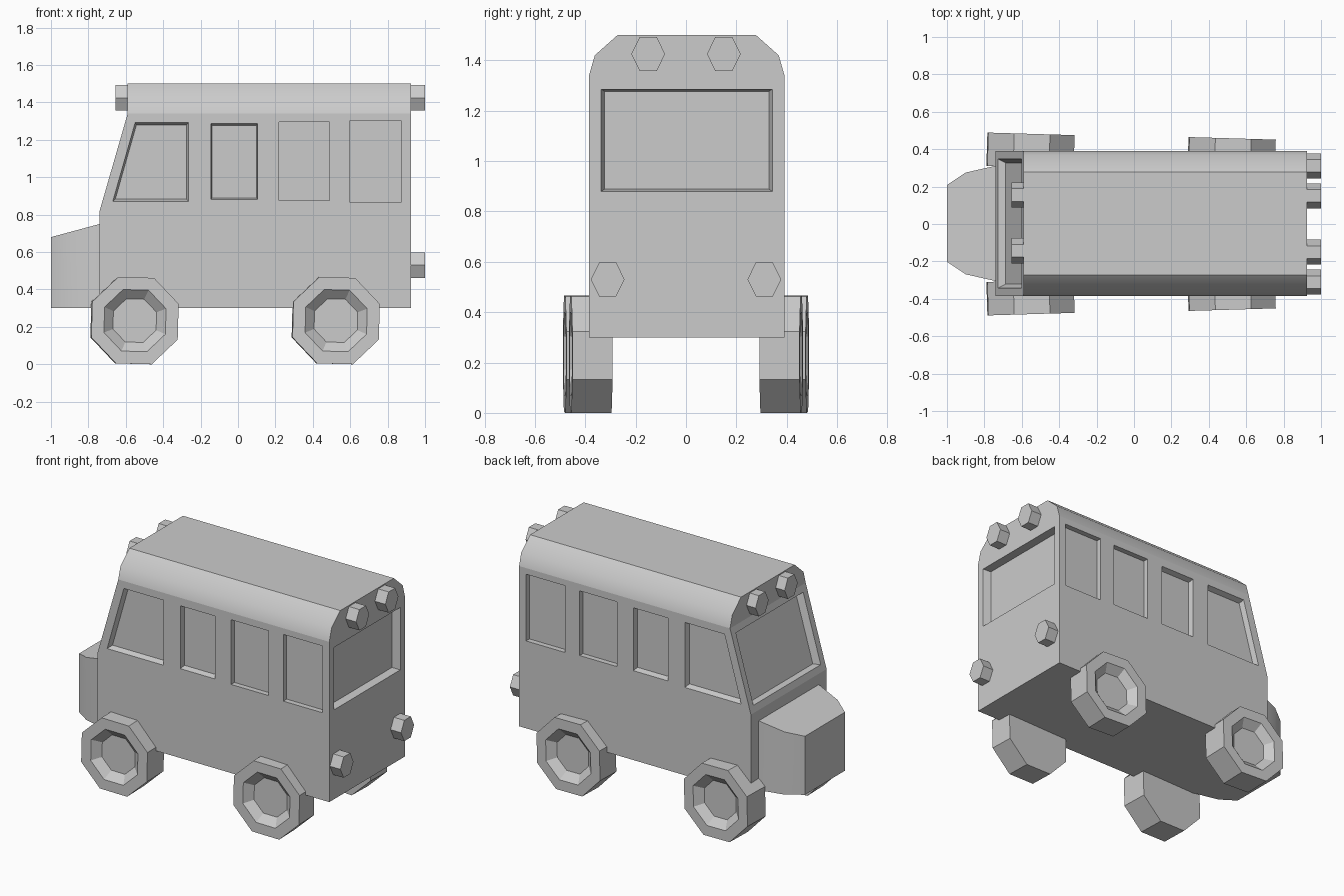
import bpy, bmesh
from math import sin, cos, radians
from mathutils import Vector, Matrix

if "Cube" in bpy.data.objects:
    bpy.data.objects.remove(bpy.data.objects["Cube"])

SHIFT = 0.003  # body sits a hair off the centre line


def add_loft(bm, rings):
    """Skin a stack of equal-sized rings and cap both ends."""
    vs = [[bm.verts.new(p) for p in r] for r in rings]
    for a, b in zip(vs, vs[1:]):
        for i in range(len(a)):
            j = (i + 1) % len(a)
            bm.faces.new((a[i], a[j], b[j], b[i]))
    bm.faces.new(vs[0])
    bm.faces.new(vs[-1])


def finish(name, bm, matrix=None):
    bmesh.ops.recalc_face_normals(bm, faces=bm.faces)
    me = bpy.data.meshes.new(name)
    if matrix:
        bm.transform(matrix)
    bm.to_mesh(me)
    bm.free()
    ob = bpy.data.objects.new(name, me)
    bpy.context.collection.objects.link(ob)
    return ob


def loft(name, rings, matrix=None):
    bm = bmesh.new()
    add_loft(bm, rings)
    return finish(name, bm, matrix)


def add_recess(bm, outline, outward, depth, shrink):
    """Slightly tapered pocket cutter standing proud of the surface."""
    pts = [Vector(p) for p in outline]
    out = Vector(outward).normalized()
    mid = sum(pts, Vector()) / len(pts)
    floor = [mid + (p - mid) * shrink - out * depth for p in pts]
    add_loft(bm, [[p + out * 0.02 for p in pts], pts, floor])


# Body shell: rectangles stacked by height (z, half width, front x)
levels = [(0.3, 0.388, -0.74), (0.82, 0.388, -0.74), (1.34, 0.388, -0.59),
          (1.42, 0.365, -0.59), (1.5, 0.275, -0.59)]
BACK = 0.925
body = loft("body", [[(fx, SHIFT - w, z), (BACK, SHIFT - w, z),
                      (BACK, SHIFT + w, z), (fx, SHIFT + w, z)]
                     for z, w, fx in levels])

# Window pockets
bm = bmesh.new()


def rect(x0, x1, z0, z1):
    return [(x0, z0), (x1, z0), (x1, z1), (x0, z1)]


side_windows = [([(-0.67, 0.87), (-0.265, 0.87), (-0.265, 1.292), (-0.55, 1.292)], 0.94),
                (rect(-0.145, 0.105, 0.88, 1.288), 0.95),
                (rect(0.22, 0.49, 0.875, 1.295), 1.0),
                (rect(0.595, 0.875, 0.867, 1.3), 1.0)]
for s in (-1, 1):
    for shape, shrink in side_windows:
        add_recess(bm, [(x, SHIFT + s * 0.388, z) for x, z in shape],
                   (0, s, 0), 0.035, shrink)
add_recess(bm, [(BACK, SHIFT + y, z) for y, z in rect(-0.34, 0.34, 0.88, 1.285)],
           (1, 0, 0), 0.05, 0.96)
low, high = Vector((-0.74, SHIFT, 0.82)), Vector((-0.59, SHIFT, 1.34))
add_recess(bm, [low.lerp(high, t) + Vector((0, y, 0))
                for y, t in rect(-0.345, 0.345, 0.08, 0.92)],
           (-0.52, 0, 0.15), 0.04, 0.94)
cutter = finish("window_cutter", bm)
cutter.hide_render = True

mod = body.modifiers.new("windows", 'BOOLEAN')
mod.operation = 'DIFFERENCE'
mod.solver = 'EXACT'
mod.object = cutter
cut = bpy.data.meshes.new_from_object(
    body.evaluated_get(bpy.context.evaluated_depsgraph_get()))
body.modifiers.clear()
body.data = cut
bpy.data.objects.remove(cutter)

# Rounded roof edges shade smooth
for p in body.data.polygons:
    p.use_smooth = p.center.z > 1.34 and 0.1 < p.normal.z < 0.9

# Hood with chamfered nose, top sloping forward
plan = [(-0.70, -0.31), (-0.74, -0.308), (-0.9, -0.272), (-1.0, -0.205),
        (-1.0, 0.205), (-0.9, 0.272), (-0.74, 0.308), (-0.70, 0.31)]
hood = loft("hood", [[(x, y + SHIFT, 0.3) for x, y in plan],
                     [(x, y + SHIFT, 0.75 + (x + 0.74) * 0.27) for x, y in plan]])
for p in hood.data.polygons:
    p.use_smooth = abs(p.normal.y) > 0.1 and abs(p.normal.z) < 0.1


# Eight-sided wheels with a dished hub, slightly toed
def wheel(name, x, s, inner, outer):
    def ring(r, y):
        return [(r * cos(radians(21 + 45 * k)), y, r * sin(radians(21 + 45 * k)))
                for k in range(8)]
    width = outer - inner
    rings = [ring(0.25, 0), ring(0.25, width), ring(0.178, width),
             ring(0.125, width - 0.045)]
    rings = [[(px, s * py, pz) for px, py, pz in r] for r in rings]
    loft(name, rings, Matrix.Translation((x, s * inner, 0.24))
         @ Matrix.Rotation(radians(-1.7 * s), 4, 'Z'))


for s, side in ((-1, "right"), (1, "left")):
    wheel("front_wheel_" + side, -0.556, s, 0.303, 0.482)
    wheel("rear_wheel_" + side, 0.52, s, 0.298, 0.458)


# Hexagonal lamps
def lamp(name, x0, x1, y, z):
    hexa = [(y + 0.067 * cos(radians(60 * k)), z + 0.078 * sin(radians(60 * k)))
            for k in range(6)]
    loft(name, [[(x, a, b) for a, b in hexa] for x in (x0, x1)])


for s, side in ((-1, "right"), (1, "left")):
    lamp("front_roof_lamp_" + side, -0.655, -0.57, s * 0.149 + 0.006, 1.425)
    lamp("rear_roof_lamp_" + side, 0.91, 1.0, s * 0.15, 1.425)
    lamp("tail_lamp_" + side, 0.91, 1.0, s * 0.311, 0.53)

# Rest the wheels exactly on the ground
bpy.context.view_layer.update()
lowest = min((v.co.z for o in bpy.data.objects for v in o.data.vertices))
for o in bpy.data.objects:
    if "wheel" in o.name:
        o.data.transform(Matrix.Translation((0, 0, -lowest)))
